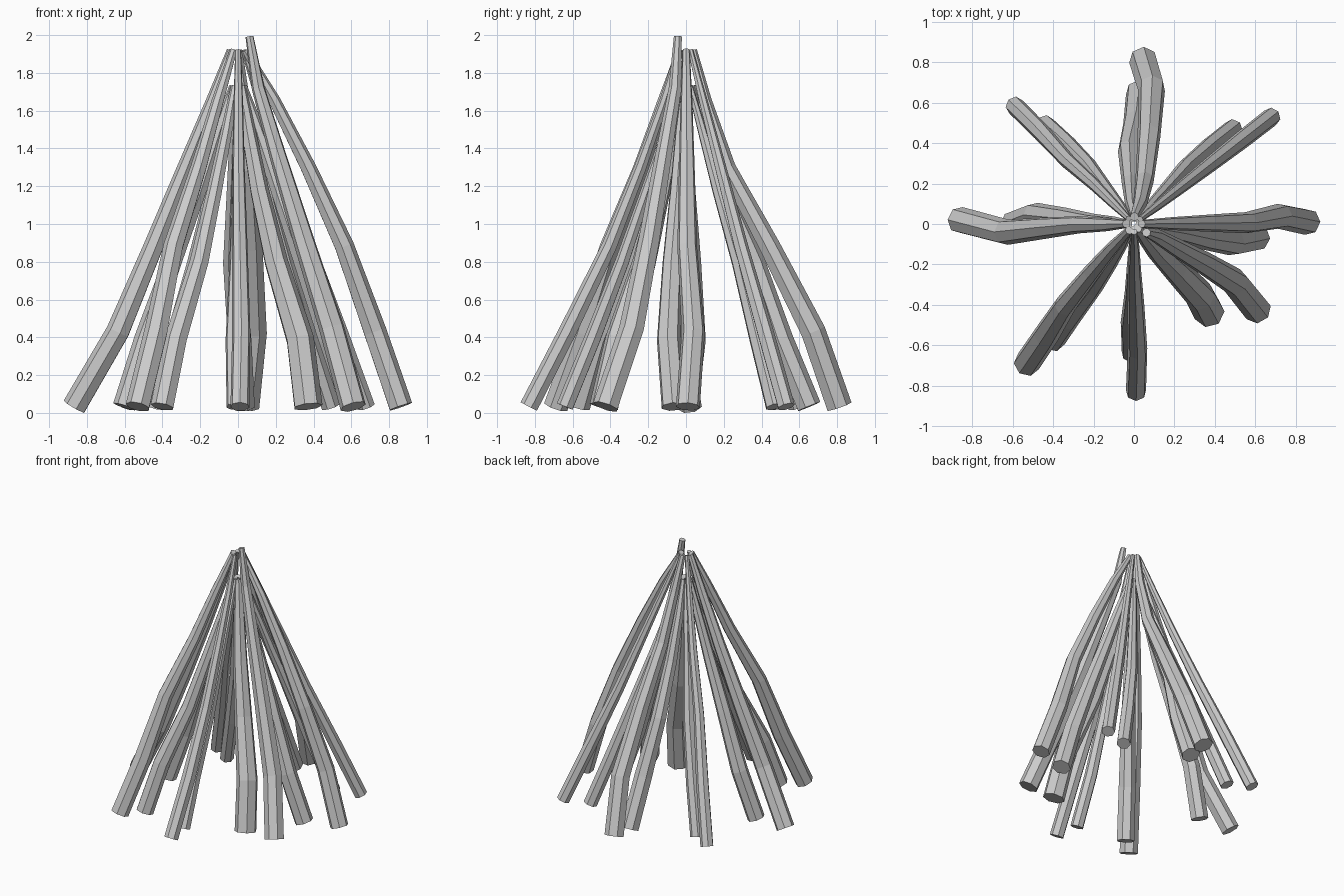
import bpy, bmesh, math
from mathutils import Vector

old = bpy.data.objects.get("Cube")
if old:
    bpy.data.objects.remove(old, do_unlink=True)

# Single bare-wood grey
grey = bpy.data.materials.new("pale_grey")
grey.use_nodes = True
colour = (0.6, 0.6, 0.6, 1)
grey.diffuse_color = colour
grey.node_tree.nodes["Principled BSDF"].inputs["Base Color"].default_value = colour

SIDES = 7
FOOT_Z = 0.033
# Shared stick shape, from foot to tip
RISE = (0, 0.21, 0.45, 0.67, 0.86, 1)     # share of the height
REACH = (1, 0.79, 0.56, 0.345, 0.17)      # share of the foot's distance
GIRTH = (1, 0.97, 0.82, 0.66, 0.5, 0.31)  # taper


def stick(name, foot, radius, bows, sways, top, tip=0.045):
    """Tapered, crooked pole leaning from its foot in to the centre.
    Bows bulge outward and sways bend sideways at the low, middle and high joints."""
    foot = Vector((*foot, 0))
    out = foot.normalized()
    side = Vector((-out.y, out.x, 0))
    low, mid, high = (out * b + side * s for b, s in zip(bows, sways))
    bends = (Vector(), low, mid, high, high * 0.6, Vector())
    path = []
    for rise, reach, bend in zip(RISE, REACH + (tip,), bends):
        p = foot * reach + bend
        p.z = FOOT_Z + (top - FOOT_Z) * rise
        path.append(p)

    bm = bmesh.new()
    rings = []
    for i, centre in enumerate(path):
        along = (path[min(i + 1, len(path) - 1)] - path[max(i - 1, 0)]).normalized()
        u = side.cross(along).normalized()
        v = along.cross(u)
        r = radius * GIRTH[i]
        ring = []
        for k in range(SIDES):
            a = math.tau * k / SIDES
            ring.append(bm.verts.new(centre + (u * math.cos(a) + v * math.sin(a)) * r))
        rings.append(ring)
    for lower, upper in zip(rings, rings[1:]):
        for k in range(SIDES):
            n = (k + 1) % SIDES
            bm.faces.new((lower[k], lower[n], upper[n], upper[k]))
    bm.faces.new(rings[0])
    bm.faces.new(rings[-1])
    bmesh.ops.recalc_face_normals(bm, faces=bm.faces)

    mesh = bpy.data.meshes.new(name)
    bm.to_mesh(mesh)
    bm.free()
    mesh.materials.append(grey)
    bpy.context.collection.objects.link(bpy.data.objects.new(name, mesh))


TALL, SHORT = 1.92, 1.73

# Outer ring of long sticks: foot, radius, bows, sways
outer = {
    "left": ((0.86, 0.01), 0.065, (0.045, 0.08, 0.075), (0.03, 0, 0)),
    "back_left": ((0.68, 0.53), 0.047, (0, -0.01, 0), (0, 0, 0)),
    "back": ((0.045, 0.81), 0.07, (0.035, -0.01, -0.06), (-0.05, -0.05, -0.04)),
    "back_right": ((-0.59, 0.585), 0.047, (0, -0.01, -0.01), (0, 0.01, 0)),
    "right": ((-0.865, 0.02), 0.066, (-0.05, -0.04, -0.02), (0.055, 0.03, 0.01)),
    "front_right": ((-0.53, -0.69), 0.066, (0.01, 0.04, 0.015), (-0.01, -0.025, -0.02)),
    "front": ((0.01, -0.83), 0.051, (-0.03, -0.06, -0.045), (0.01, 0.005, 0)),
}
for place, shape in outer.items():
    stick("long_stick_" + place, *shape, TALL)
# The tallest stick pokes out above the rest
stick("long_stick_front_left", (0.61, -0.425), 0.07, (-0.015, -0.02, -0.01),
      (0.05, 0.04, 0.025), 1.993, tip=0.1)

# Inner ring of short sticks
inner = {
    "left": ((0.61, -0.065), 0.067, (0.01, 0.01, 0.01), (-0.04, -0.035, -0.02)),
    "back_left": ((0.49, 0.47), 0.05, (0, 0, 0), (0.015, 0.025, 0.015)),
    "back": ((0.025, 0.65), 0.066, (-0.01, 0, -0.02), (0.01, 0.04, 0.025)),
    "back_right": ((-0.44, 0.49), 0.05, (0, 0, 0), (-0.015, -0.025, -0.015)),
    "right": ((-0.60, 0), 0.063, (0.015, 0.01, 0), (-0.045, -0.03, -0.01)),
    "front_right": ((-0.40, -0.57), 0.063, (0.02, -0.02, -0.01), (0, 0.01, 0.01)),
    "front": ((-0.015, -0.64), 0.047, (-0.01, -0.02, -0.01), (-0.01, 0, 0)),
    "front_left": ((0.37, -0.435), 0.078, (0.03, -0.02, -0.02), (0.02, 0.01, 0)),
}
for place, shape in inner.items():
    stick("short_stick_" + place, *shape, SHORT)
